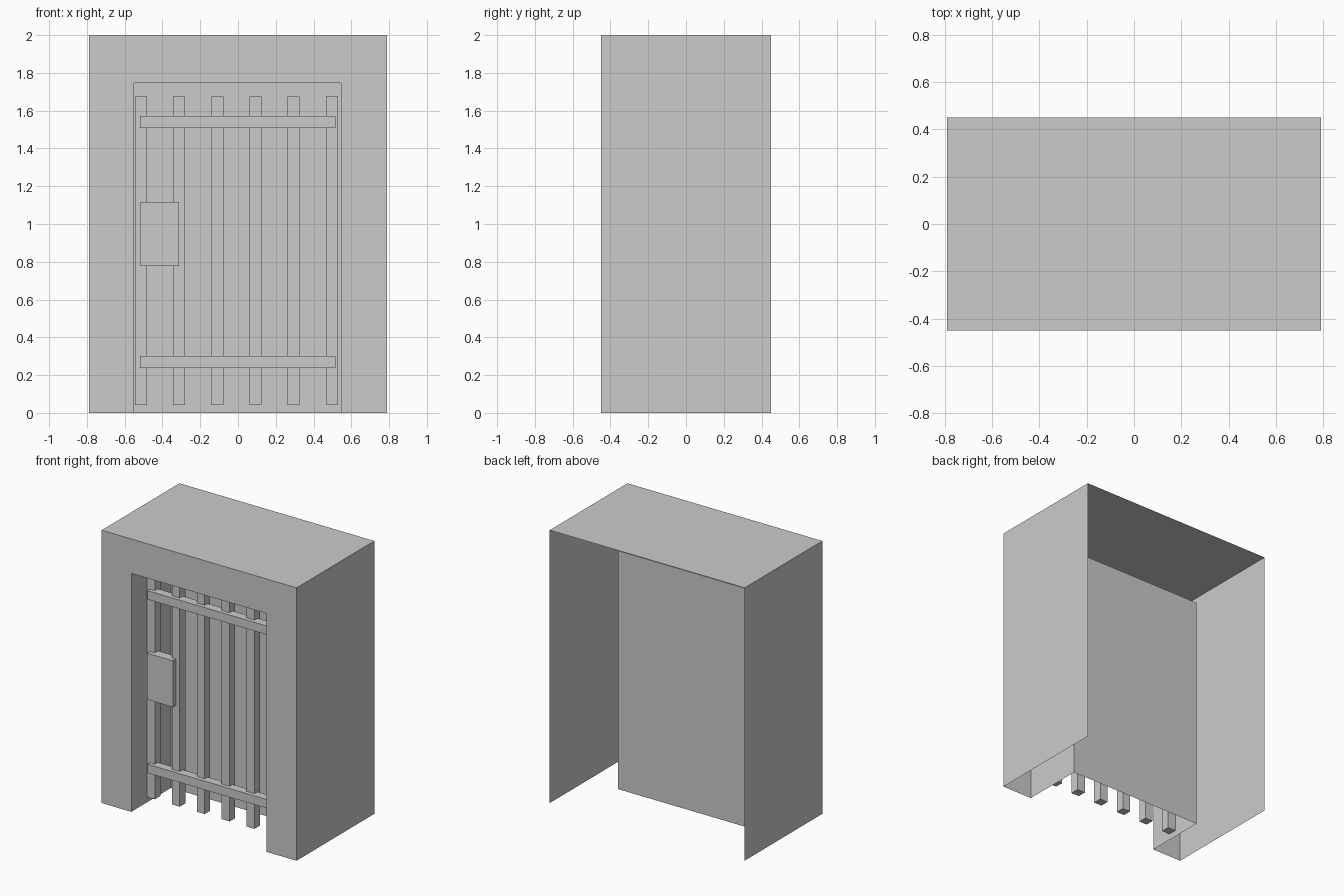
import bpy, bmesh

if "Cube" in bpy.data.objects:
    bpy.data.objects.remove(bpy.data.objects["Cube"])

FRONT, BACK, RECESS = -0.45, 0.45, 0.01


def make_object(name, bm):
    bmesh.ops.recalc_face_normals(bm, faces=bm.faces)
    mesh = bpy.data.meshes.new(name)
    bm.to_mesh(mesh)
    bm.free()
    obj = bpy.data.objects.new(name, mesh)
    bpy.context.collection.objects.link(obj)
    return obj


def box(name, x, y, z):
    """Closed box from (min, max) ranges."""
    bm = bmesh.new()
    bmesh.ops.create_cube(bm, size=1)
    for v in bm.verts:
        v.co = [r[0] if c < 0 else r[1] for c, r in zip(v.co, (x, y, z))]
    return make_object(name, bm)


def sweep(bm, front, depth):
    """Strip of walls running back from an open chain of front vertices."""
    rear = [bm.verts.new((v.co.x, depth, v.co.z)) for v in front]
    for i in range(len(front) - 1):
        bm.faces.new((front[i], front[i + 1], rear[i + 1], rear[i]))
    return rear


# Hollow cell shell: arch-shaped front, sides and roof, open back and bottom
bm = bmesh.new()
outer = [bm.verts.new((x, FRONT, z)) for x, z in
         ((-0.79, 0), (-0.79, 2), (0.79, 2), (0.79, 0))]
inner = [bm.verts.new((x, FRONT, z)) for x, z in
         ((-0.55, 0), (-0.55, 1.747), (0.545, 1.747), (0.545, 0))]
for i in range(3):
    bm.faces.new((outer[i], outer[i + 1], inner[i + 1], inner[i]))
bmesh.ops.dissolve_edges(bm, edges=[bm.edges.get((outer[i], inner[i])) for i in (1, 2)])
sweep(bm, outer, BACK)
# Doorway recess closed by a rear panel
bm.faces.new(sweep(bm, inner, RECESS))
make_object("cell_shell", bm)

# Vertical bars
for i in range(6):
    cx = -0.514 + 0.2022 * i
    box(f"bar_{i + 1}", (cx - 0.032, cx + 0.032), (-0.275, -0.211), (0.043, 1.675))

# Cross rails
for name, z in (("lower_rail", 0.237), ("upper_rail", 1.509)):
    box(name, (-0.52, 0.515), (-0.304, -0.24), (z, z + 0.064))

# Lock box
box("lock_box", (-0.52, -0.312), (-0.309, -0.238), (0.777, 1.117))
